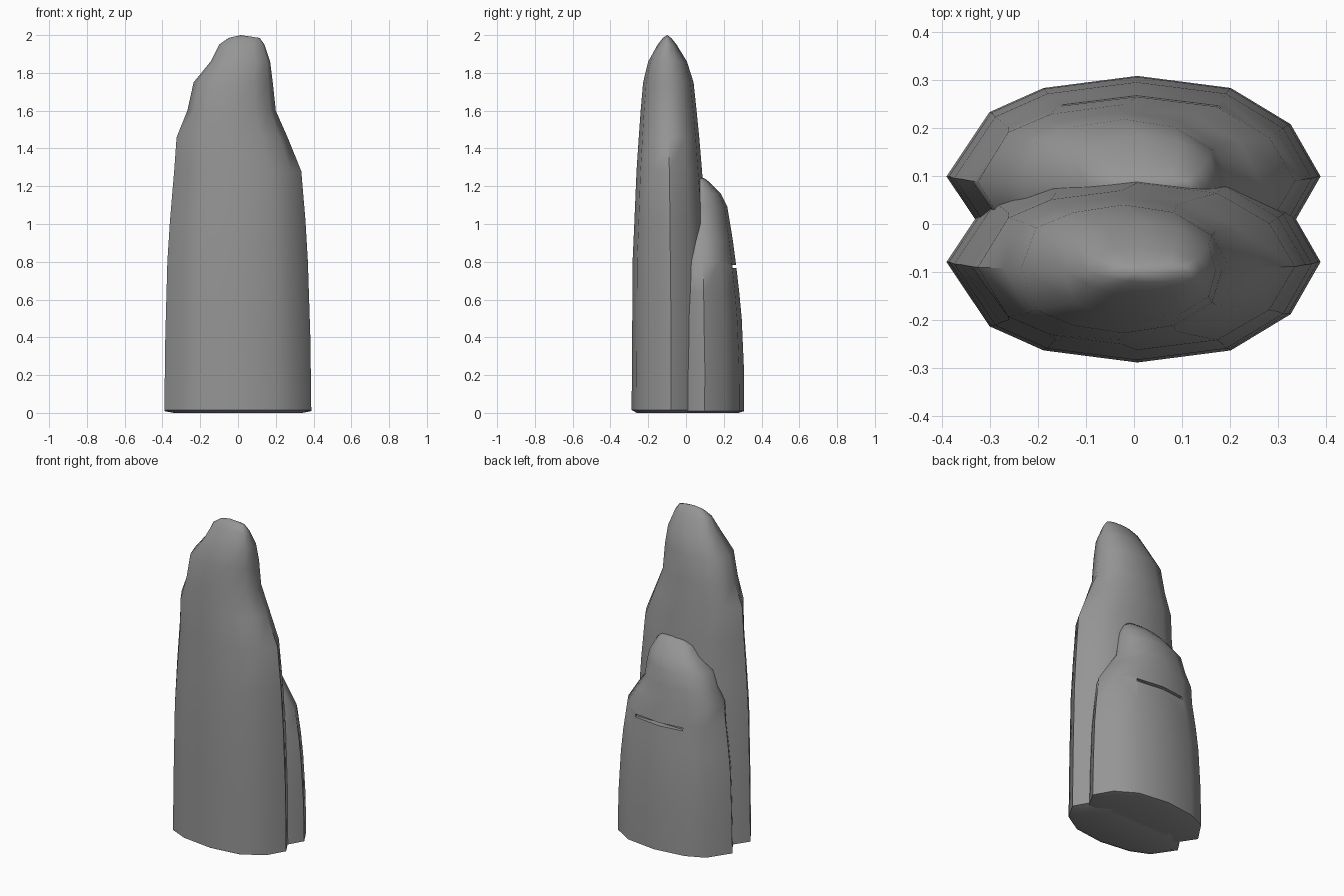
import bpy, bmesh

cube = bpy.data.objects.get("Cube")
if cube:
    bpy.data.objects.remove(cube, do_unlink=True)

stone = bpy.data.materials.new("grey stone")
stone.use_nodes = True
GREY = (0.3, 0.3, 0.3, 1)
stone.diffuse_color = GREY
stone.node_tree.nodes["Principled BSDF"].inputs["Base Color"].default_value = GREY

# Twelve-sided outline: position along the width and depth, each from -1 to 1
OUTLINE = [(-1, 0), (-.77, -.64), (-.48, -.88), (.02, -1), (.52, -.88), (.84, -.52),
           (1, 0), (.84, .52), (.52, .88), (.02, 1), (-.48, .88), (-.77, .64)]

# Height, left edge, right edge, front edge, back edge, squareness of the ends
RINGS = [(0, -.34, .34, -.26, .10, 0),
         (.015, -.39, .388, -.288, .13, 0),
         (.4, -.385, .383, -.285, .128, 0),
         (.8, -.374, .37, -.283, .117, 0),
         (1.02, -.36, .357, -.273, .104, 0),
         (1.28, -.338, .335, -.262, .085, 0),
         (1.46, -.325, .262, -.25, .07, .1),
         (1.6, -.268, .2, -.24, .056, .3),
         (1.75, -.235, .184, -.227, .04, .5),
         (1.86, -.145, .17, -.2, .005, .6),
         (1.95, -.1, .14, -.15, -.05, .6),
         (1.985, -.05, .115, -.122, -.078, .5)]


def spire(name, shift, stretch):
    """Loft the rings into a tapering rock column."""
    bm = bmesh.new()
    loops = []
    for z, x0, x1, y0, y1, square in RINGS:
        loop = []
        for u, v in OUTLINE:
            if abs(u) > .6 and abs(u) < 1:
                u += square * .7 * ((1 if u > 0 else -1) - u)
            x = (x0 + x1) / 2 + u * (x1 - x0) / 2
            y = (y0 + y1) / 2 + v * (y1 - y0) / 2
            loop.append(bm.verts.new((x, y + shift, z * stretch)))
        loops.append(loop)
    count = len(OUTLINE)
    for low, high in zip(loops, loops[1:]):
        for i in range(count):
            j = (i + 1) % count
            bm.faces.new((low[i], low[j], high[j], high[i]))
    bm.faces.new(loops[0][::-1])
    peak = bm.verts.new((.015, -.1 + shift, 2 * stretch))
    for i in range(count):
        bm.faces.new((loops[-1][i], loops[-1][(i + 1) % count], peak))
    bmesh.ops.recalc_face_normals(bm, faces=bm.faces)
    mesh = bpy.data.meshes.new(name)
    bm.to_mesh(mesh)
    bm.free()
    mesh.materials.append(stone)
    obj = bpy.data.objects.new(name, mesh)
    bpy.context.collection.objects.link(obj)
    return obj


tall = spire("tall_front_spire", 0, 1)
short = spire("short_back_spire", .178, .625)

# Narrow slot across the back of the short spire
bpy.ops.mesh.primitive_cube_add(size=1, location=(.015, .27, .775))
cutter = bpy.context.object
cutter.name = "slot_cutter"
cutter.scale = (.33, .08, .018)
cutter.data.materials.append(stone)
cutter.hide_render = True
cutter.hide_set(True)
cut = short.modifiers.new("slot", 'BOOLEAN')
cut.operation = 'DIFFERENCE'
cut.solver = 'EXACT'
cut.object = cutter

# Bake the slot, then smooth the rock while keeping hard edges
bpy.ops.object.select_all(action='DESELECT')
bpy.context.view_layer.objects.active = short
short.select_set(True)
bpy.ops.object.modifier_apply(modifier="slot")
bpy.data.objects.remove(cutter, do_unlink=True)
tall.select_set(True)
bpy.ops.object.shade_smooth_by_angle(angle=.9)
